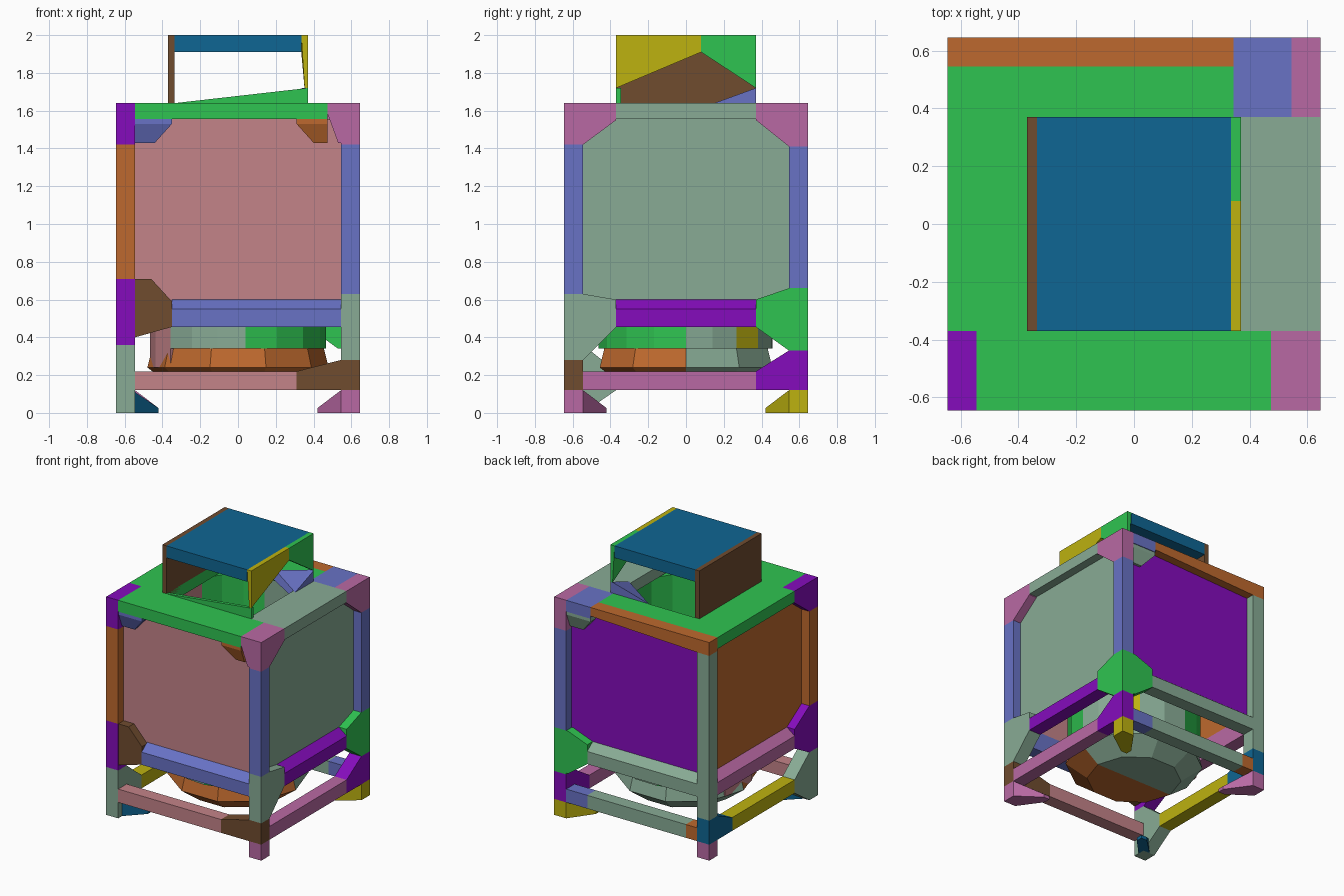
import bpy, bmesh, math

if "Cube" in bpy.data.objects:
    bpy.data.objects.remove(bpy.data.objects["Cube"])

# Flat colours, given as 0-255 screen values and stored as linear
COLOURS = {
    "green": (47, 196, 81), "blue": (15, 102, 147), "brown": (112, 76, 47),
    "yellow": (189, 178, 16), "periwinkle": (104, 114, 197), "mauve": (185, 105, 164),
    "rose": (196, 131, 137), "orange": (190, 105, 46), "sage": (136, 171, 149),
    "purple": (133, 12, 188),
}


def linear(v):
    v /= 255
    return v / 12.92 if v <= 0.04045 else ((v + 0.055) / 1.055) ** 2.4


MATS = {}
for label, rgb in COLOURS.items():
    m = bpy.data.materials.new(label)
    m.use_nodes = True
    col = (*[linear(c) for c in rgb], 1)
    m.diffuse_color = col
    bsdf = next(n for n in m.node_tree.nodes if n.type == "BSDF_PRINCIPLED")
    bsdf.inputs["Base Color"].default_value = col
    bsdf.inputs["Roughness"].default_value = 0.8
    MATS[label] = m


def box(x0, x1, y0, y1, z0, z1):
    return [(x, y, z) for x in (x0, x1) for y in (y0, y1) for z in (z0, z1)]


def hull(name, colour, pts):
    """Convex solid around the given corner points."""
    bm = bmesh.new()
    for p in pts:
        bm.verts.new(p)
    res = bmesh.ops.convex_hull(bm, input=bm.verts)
    spare = {v for v in res["geom_interior"] + res["geom_unused"]
             if isinstance(v, bmesh.types.BMVert)}
    bmesh.ops.delete(bm, geom=list(spare), context="VERTS")
    bmesh.ops.dissolve_limit(bm, angle_limit=0.01, verts=bm.verts, edges=bm.edges)
    bmesh.ops.recalc_face_normals(bm, faces=bm.faces)
    me = bpy.data.meshes.new(name)
    bm.to_mesh(me)
    bm.free()
    me.materials.append(MATS[colour])
    ob = bpy.data.objects.new(name, me)
    bpy.context.collection.objects.link(ob)
    return ob


O, I, G, P = 0.645, 0.545, 0.37, 0.58   # outer edge, post inner edge, gusset end, panel face


def post(sx, sy, z0, z1):
    return box(sx * I, sx * O, sy * I, sy * O, z0, z1)


def arm_x(sx, sy, z0, z1, end=G):       # arm reaching along x from a corner
    return box(sx * end, sx * I, sy * I, sy * O, z0, z1)


def arm_y(sx, sy, z0, z1, end=G):       # arm reaching along y from a corner
    return box(sx * I, sx * O, sy * end, sy * I, z0, z1)


# Corner posts: plain lengths
for name, colour, sx, sy, z0, z1 in [
        ("front_left_post", "periwinkle", 1, -1, 0.63, 1.42),
        ("back_left_post", "periwinkle", 1, 1, 0.66, 1.41),
        ("back_right_post", "sage", -1, 1, 0.30, 1.54),
        ("front_right_post", "orange", -1, -1, 0.71, 1.42)]:
    hull(name, colour, post(sx, sy, z0, z1))

# Corner joints: a post length plus an arm with a sloping gusset
hull("front_left_top_joint", "mauve", post(1, -1, 1.42, 1.64) + arm_y(1, -1, 1.55, 1.64))
hull("front_left_top_joint_side", "mauve", box(0.475, I, -O, -I, 1.58, 1.64) + box(0.53, I, -O, -I, 1.43, 1.64))
hull("back_left_top_joint", "mauve", post(1, 1, 1.41, 1.64) + arm_y(1, 1, 1.55, 1.64))
hull("front_right_top_joint", "purple", post(-1, -1, 1.42, 1.64) + arm_y(-1, -1, 1.55, 1.64))
hull("front_left_mid_joint", "sage", post(1, -1, 0.28, 0.63) + arm_y(1, -1, 0.455, 0.60))
hull("back_left_mid_joint", "green", post(1, 1, 0.33, 0.66) + arm_y(1, 1, 0.455, 0.60))
hull("back_left_mid_joint_side", "green", box(0.53, I, I, O, 0.34, 0.66) + arm_x(1, 1, 0.455, 0.60))
hull("front_right_mid_joint", "purple", post(-1, -1, 0.36, 0.71) + arm_y(-1, -1, 0.455, 0.60))
hull("front_left_low_joint", "brown", post(1, -1, 0.12, 0.28) + arm_x(1, -1, 0.12, 0.22, 0.31))
hull("back_left_low_joint", "purple", post(1, 1, 0.12, 0.33) + arm_y(1, 1, 0.12, 0.22))
hull("back_right_low_joint", "blue", post(-1, 1, 0.12, 0.30) + arm_y(-1, 1, 0.12, 0.22))
hull("front_right_low_joint", "sage", post(-1, -1, 0.0, 0.36) + arm_y(-1, -1, 0.12, 0.22))

# Separate gusset blocks on the front and back
hull("front_right_mid_gusset", "brown", [(x, y, z) for y in (-O + 0.002, -I) for x, z in (
    (-I, 0.71), (-0.46, 0.71), (-0.35, 0.59), (-0.35, 0.455), (-I, 0.40))])
for name, colour, sx, sy, x0, x1 in [
        ("front_right_top_gusset", "periwinkle", -1, -1, 0.35, I),
        ("front_left_top_gusset", "orange", 1, -1, 0.31, 0.475),
        ("back_left_top_gusset", "sage", 1, 1, 0.345, I)]:
    hull(name, colour, box(sx * x0, sx * x1, sy * I, sy * 0.64, 1.53, 1.61)
         + box(sx * (x0 + 0.09), sx * x1, sy * I, sy * 0.60, 1.43, 1.45))

# Feet flaring diagonally inwards
for name, colour, sx, sy in [("front_left_foot", "mauve", 1, -1), ("back_left_foot", "yellow", 1, 1),
                             ("back_right_foot", "mauve", -1, 1)]:
    toe = [(sx * x, sy * y, z) for x, y in ((0.42, 0.47), (0.47, 0.42), (0.42, 0.42)) for z in (0, 0.025)]
    hull(name, colour, post(sx, sy, 0, 0.12) + toe)
hull("front_right_foot", "blue", [(-x, -y, z) for x, y in ((0.42, 0.47), (0.47, 0.42), (0.42, 0.42))
                                  for z in (0, 0.025)]
     + [(-x, -y, z) for x, y in ((I, 0.6), (0.6, I), (I, I)) for z in (0, 0.11)])

# Wall panels, set back from the posts
hull("front_panel", "rose", box(-I, I, -P, -0.55, 0.58, 1.555))
hull("back_panel", "purple", box(-I, I, 0.55, P, 0.58, 1.575))
hull("left_panel", "sage", box(0.55, P, -I, I, 0.58, 1.555))
hull("right_panel", "orange", box(-P, -0.55, -I, I, 0.58, 1.555))

# Middle rails with a sloping upper edge: (distance out, height)
RAIL = ((O, 0.455), (O, 0.55), (P, 0.60), (I, 0.60), (I, 0.455))
hull("front_mid_rail", "periwinkle", [(x, -d, z) for x in (-0.35, I) for d, z in RAIL])
hull("back_mid_rail", "sage", [(x, d, z) for x in (-I, G) for d, z in RAIL])
hull("left_mid_rail", "purple", [(d, y, z) for y in (-G, G) for d, z in RAIL])
hull("right_mid_rail", "mauve", [(-d, y, z) for y in (-G, I) for d, z in RAIL])

# Bottom rails
for name, colour, x0, x1, y0, y1 in [
        ("front_low_rail", "rose", -I, 0.31, -O, -I),
        ("left_low_rail", "mauve", I, O, -I, G),
        ("right_low_rail", "yellow", -O, -I, -G, G),
        ("back_low_rail", "sage", -0.45, G, I, O),
        ("back_low_rail_left_end", "periwinkle", G, I, I, O),
        ("back_low_rail_right_end", "orange", -I, -0.45, I, O)]:
    hull(name, colour, box(x0, x1, y0, y1, 0.12, 0.22))

# Top frame around the square opening
for name, colour, x0, x1, y0, y1 in [
        ("top_front", "green", -I, 0.475, -O, -G),
        ("top_right", "green", -O, -0.335, -G, I),
        ("top_back", "green", -0.335, 0.345, G, I),
        ("top_left", "sage", 0.345, O, -G, G),
        ("top_back_left", "periwinkle", 0.345, I, G, O),
        ("top_front_left_corner", "mauve", 0.475, I, -I, -G),
        ("top_front_right_corner", "purple", -O, -I, -I, -G)]:
    hull(name, colour, box(x0, x1, y0, y1, 1.555, 1.64))
hull("top_back_beam", "orange", box(-O, -I, I, O, 1.54, 1.64) + box(0.3, 0.345, I, O, 1.575, 1.64))

# Raised cap: roof, solid right wall and arched left wall
hull("cap_roof", "blue", box(-0.335, 0.335, -G, G, 1.91, 2.0))
hull("cap_right_wall", "brown", box(-G, -0.335, -G, G, 1.60, 2.0))
for name, colour, y in [("cap_left_wall_front", "yellow", -G), ("cap_left_wall_back", "green", G)]:
    hull(name, colour, [(x, 0.08, z) for x in (0.335, G) for z in (1.91, 2.0)]
         + [(x, y, z) for x, z in ((0.335, 2.0), (G, 2.0), (0.352, 1.72), (G, 1.72))])
hull("cap_front_sill", "green", [(x, y, z) for y in (-G, -0.345)
                                 for x, z in ((-0.335, 1.56), (-0.335, 1.64), (G, 1.72), (G, 1.56))])
hull("cap_back_sill", "periwinkle", [
    (G, G, 1.72), (0.345, G, 1.72), (G, 0.15, 1.64), (0.345, 0.15, 1.60),
    (G, G, 1.60), (0.05, G, 1.64), (0.05, 0.345, 1.58), (0.05, G, 1.57)])

# Inner drum: hollow ring of staves, coloured by sector (degrees from the left side)
SECTORS = [(-85, 0, "green", 4), (0, 35, "sage", 2), (35, 55, "yellow", 1), (55, 100, "sage", 2),
           (100, 160, "green", 3), (160, 220, "rose", 3), (220, 275, "sage", 3)]
for a0, a1, colour, n in SECTORS:
    for k in range(n):
        ends = [math.radians(a0 + (a1 - a0) * (k + j) / n) for j in (0, 1)]
        low = 0.24 if colour == "rose" else 0.34
        hull("drum_stave", colour, [(r * math.cos(a), r * math.sin(a), z)
                                    for a in ends for r in (0.425, 0.465) for z in (low, 1.54)])

# Bowl under the drum: two halves, front and back
RINGS = ((0.36, 0.45), (0.24, 0.48), (0.13, 0.33))   # (height, radius)
for name, colour, start in [("bowl_front", "orange", 180), ("bowl_back", "sage", 0)]:
    angles = [math.radians(start + 180 * k / 5) for k in range(6)]
    hull(name, colour, [(r * math.cos(a), r * math.sin(a), z) for a in angles for z, r in RINGS])
